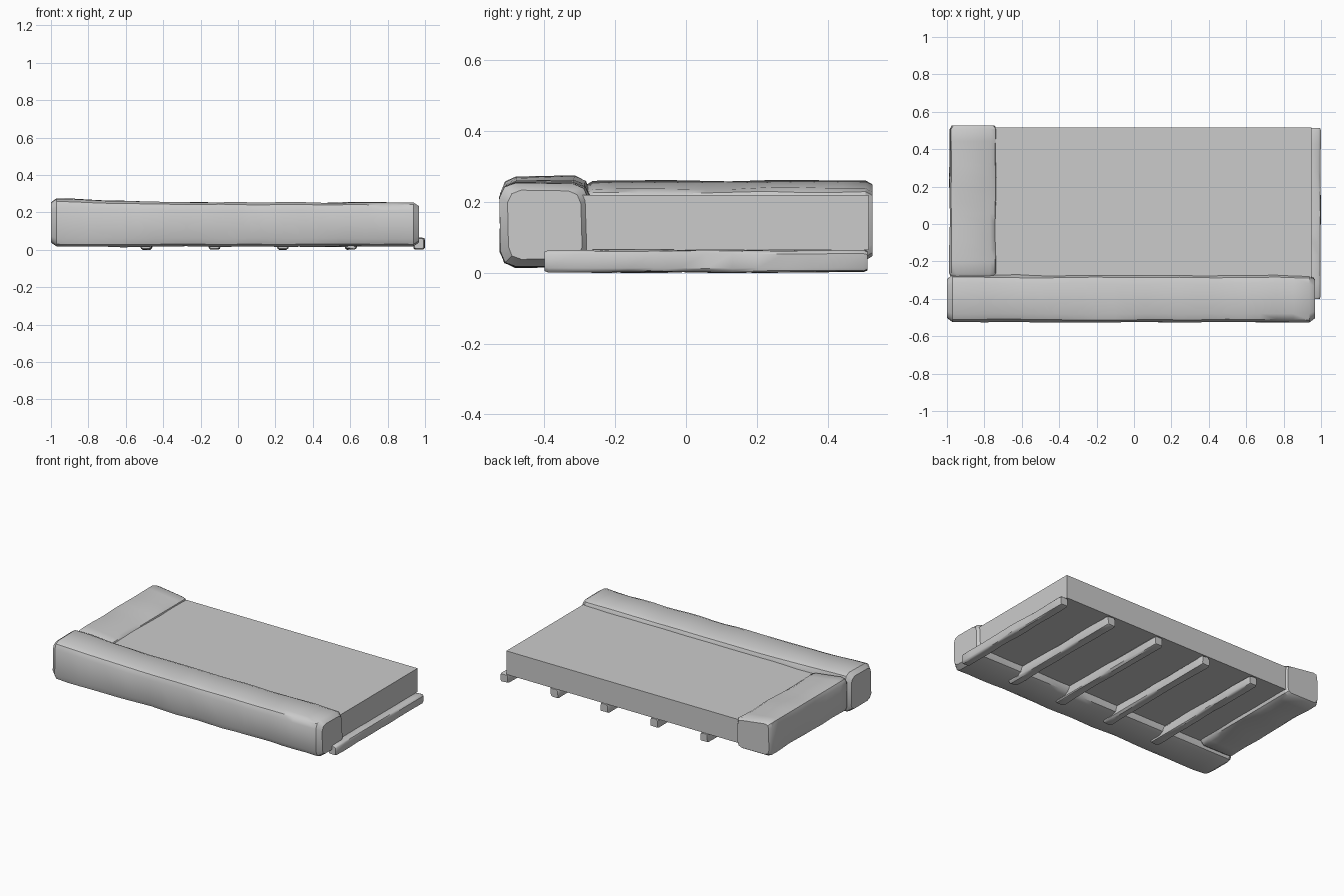
import bpy, bmesh, math
from mathutils import Vector, noise

if "Cube" in bpy.data.objects:
    bpy.data.objects.remove(bpy.data.objects["Cube"])


def section(hw, hh, c):
    """Rounded rectangle, three points per corner."""
    pts = []
    for i, (sx, sz) in enumerate([(1, 1), (-1, 1), (-1, -1), (1, -1)]):
        for a in (0, 45, 90):
            ang = math.radians(i * 90 + a)
            pts.append((sx * (hw - c) + c * math.cos(ang),
                        sz * (hh - c) + c * math.sin(ang)))
    return pts


def rough_beam(name, lo, hi, axis, chamfer, rough, rings, seed, cap=0.03, shrink=0.82,
               lift=0.0, tilt=0.0):
    """Hewn beam lofted along x or y between two box corners."""
    lo, hi = Vector(lo), Vector(hi)
    mid, half = (lo + hi) / 2, (hi - lo) / 2
    cross = 1 - axis
    length = half[axis] * 2
    stations = [0.0] + [cap + (length - 2 * cap) * i / rings for i in range(rings + 1)] + [length]
    bm = bmesh.new()
    loops = []
    for n, s in enumerate(stations):
        k = shrink if n in (0, len(stations) - 1) else 1.0
        loop = []
        for j, (u, v) in enumerate(section(half[cross], half.z, chamfer)):
            # wobble only pares wood away, so the outer size holds
            w = noise.noise(Vector((s * 5, j * 0.7, seed * 7.3)))
            f = k * (1 - rough * (0.5 + w))
            p = Vector((0, 0, 0))
            p[axis] = lo[axis] + s
            p[cross] = mid[cross] + u * f
            p.z = mid.z + v * f
            if v > 0:
                p.z += lift * max(0, 1 - s / (0.35 * length)) - tilt * (u / half[cross] + 1) / 2
            loop.append(bm.verts.new(p))
        loops.append(loop)
    for a, b in zip(loops, loops[1:]):
        for i in range(len(a)):
            j = (i + 1) % len(a)
            bm.faces.new((a[i], a[j], b[j], b[i]))
    bm.faces.new(loops[0])
    bm.faces.new(loops[-1])
    bmesh.ops.recalc_face_normals(bm, faces=bm.faces)
    return finish(name, bm, True)


def finish(name, bm, smooth=False):
    me = bpy.data.meshes.new(name)
    bm.to_mesh(me)
    bm.free()
    ob = bpy.data.objects.new(name, me)
    bpy.context.collection.objects.link(ob)
    if smooth:
        bpy.ops.object.select_all(action='DESELECT')
        ob.select_set(True)
        bpy.context.view_layer.objects.active = ob
        bpy.ops.object.shade_smooth_by_angle(angle=math.radians(35))
    return ob


# plain slab between the logs
bm = bmesh.new()
bmesh.ops.create_cube(bm, size=1)
lo, hi = Vector((-0.93, -0.33, 0.065)), Vector((0.95, 0.515, 0.22))
for v in bm.verts:
    v.co = (lo + hi) / 2 + Vector(v.co[i] * (hi - lo)[i] for i in range(3))
finish("platform_slab", bm)

# front log and side log
rough_beam("front_log", (-1.0, -0.527, 0.014), (0.967, -0.27, 0.257), 0,
           0.045, 0.05, 22, 1, lift=0.018)
rough_beam("side_log", (-0.99, -0.283, 0.035), (-0.73, 0.527, 0.268), 1,
           0.035, 0.05, 12, 2, cap=0.02, shrink=0.9, tilt=0.03)

# cross sticks under the slab
for i in range(5):
    x = -0.49 + 0.3645 * i
    rough_beam(f"cross_stick_{i + 1}", (x - 0.032, -0.40, 0.0), (x + 0.032, 0.513, 0.067), 1,
               0.012, 0.16, 12, 10 + i, cap=0.012, shrink=0.85)
